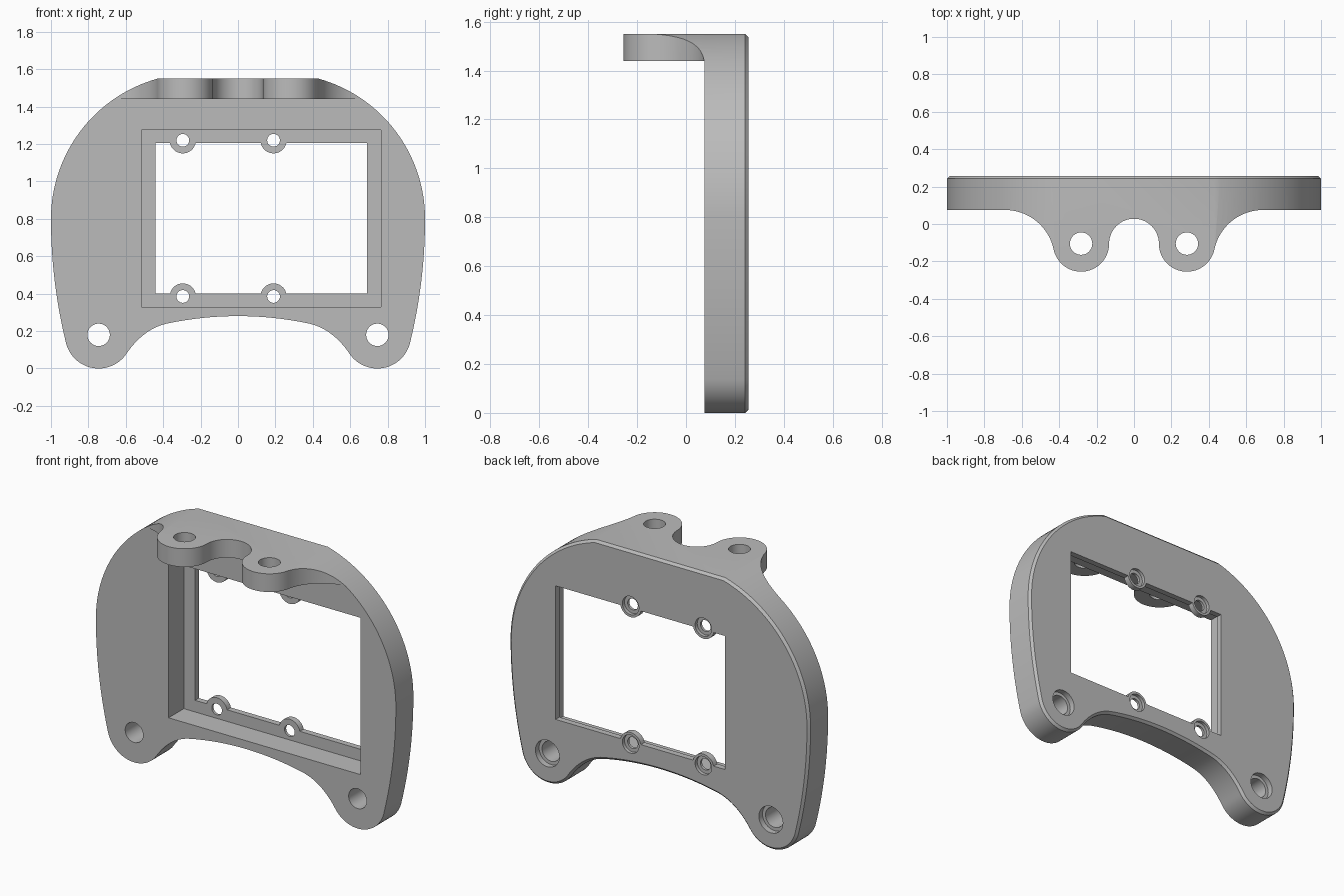
import bpy, bmesh
from math import sin, cos, radians
from mathutils import Vector
from mathutils.geometry import interpolate_bezier

if "Cube" in bpy.data.objects:
    bpy.data.objects.remove(bpy.data.objects["Cube"])

FRONT, LIP, BACK = 0.075, 0.22, 0.256   # depth planes of the plate


def arc(cx, cy, r, a0, a1, n=20):
    """Points along an arc, angles in degrees."""
    steps = [radians(a0 + (a1 - a0) * i / n) for i in range(n + 1)]
    return [(cx + r * cos(a), cy + r * sin(a)) for a in steps]


def circle(cx, cy, r):
    return arc(cx, cy, r, 0, 360, 32)[:-1]


def bezier(*pts, n=14):
    return [(p[0], p[1]) for p in interpolate_bezier(*[Vector(p) for p in pts], n)]


def mirrored(half):
    """Close a right-hand half profile with its mirror image."""
    return half + [(-x, y) for x, y in reversed(half) if abs(x) > 1e-5]


def rect(x0, x1, z0, z1):
    return [(x0, z0), (x1, z0), (x1, z1), (x0, z1)]


def clean(points):
    """Drop points that coincide where two curves join."""
    out = []
    for p in points:
        if not out or (Vector(p) - Vector(out[-1])).length > 0.003:
            out.append(p)
    return out


def prism(name, profile, start, end, axis="y", chamfer=0):
    """Closed solid from a profile, along y (profile in xz) or z (profile in xy)."""
    bm = bmesh.new()
    rings = []
    for d in (start, end):
        rings.append([bm.verts.new((u, d, v) if axis == "y" else (u, v, d))
                      for u, v in clean(profile)])
    near, far = rings
    count = len(near)
    bm.faces.new(near)
    bm.faces.new(far[::-1])
    for i in range(count):
        j = (i + 1) % count
        bm.faces.new((near[j], near[i], far[i], far[j]))
    bm.normal_update()
    if bm.calc_volume(signed=True) < 0:
        bmesh.ops.reverse_faces(bm, faces=bm.faces[:])
        bm.normal_update()
    if chamfer:
        rim = [bm.edges.get((far[i - 1], far[i])) for i in range(count)]
        bmesh.ops.bevel(bm, geom=rim, offset=chamfer, offset_type="OFFSET",
                        segments=1, profile=0.5, affect="EDGES")
    mesh = bpy.data.meshes.new(name)
    bm.to_mesh(mesh)
    bm.free()
    obj = bpy.data.objects.new(name, mesh)
    bpy.context.scene.collection.objects.link(obj)
    return obj


def cut(body, cutter):
    """Subtract a cutter, bake the result and discard the cutter."""
    mod = body.modifiers.new("cut", "BOOLEAN")
    mod.operation, mod.solver, mod.object = "DIFFERENCE", "EXACT", cutter
    bpy.context.view_layer.update()
    evaluated = body.evaluated_get(bpy.context.evaluated_depsgraph_get())
    mesh = bpy.data.meshes.new_from_object(evaluated)
    body.modifiers.remove(mod)
    body.data = mesh
    bpy.data.objects.remove(cutter)


# Body outline: flat top, round shoulders, two feet and an arched underside
foot_x, foot_z, foot_r = 0.745, 0.18, 0.18
outline = mirrored(
    arc(0.222, 0.8, 0.778, 74.5, 0, 32)
    + arc(-1.78, 0.8, 2.78, 0, -13.8, 12)
    + arc(foot_x, foot_z, foot_r, -13.8, -145, 24)
    + bezier((0.598, 0.077), (0.545, 0.155), (0.47, 0.225), (0.366, 0.243))
    + bezier((0.366, 0.243), (0.244, 0.268), (0.122, 0.28), (0, 0.28)))
body = prism("mounting_frame", outline, -0.3, BACK, chamfer=0.014)

# Remove everything in front of the plate, below the top flange
cut(body, prism("front_cutter", rect(-1.2, 1.2, -0.2, 1.44), -0.5, FRONT))

# Shape the flange into two rounded lugs with a notch between them
lug_x, lug_y = 0.283, -0.105
flange = mirrored(
    [(1.2, -0.5), (1.2, FRONT)]
    + arc(0.69, -0.191, 0.266, 90, 168.1)
    + arc(lug_x, lug_y, 0.15, -11.9, -180, 28)
    + arc(0, lug_y, 0.133, 0, 90, 16))
cut(body, prism("flange_cutter", flange, 1.3, 1.8, axis="z"))

# Window recess from the front, leaving a thin lip at the back
cut(body, prism("recess_cutter", rect(-0.515, 0.765, 0.33, 1.275), -0.5, LIP))

# Window opening, with four round screw bosses left standing in it
boss_x, boss_low, boss_high, boss_r = (-0.295, 0.19), 0.385, 1.22, 0.07
opening = [(-0.44, 0.40)]
for x in boss_x:
    opening += arc(x, boss_low, boss_r, 167.6, 12.4, 16)
opening += [(0.69, 0.40), (0.69, 1.205)]
for x in reversed(boss_x):
    opening += arc(x, boss_high, boss_r, -12.4, -167.6, 16)
opening.append((-0.44, 1.205))
cut(body, prism("window_cutter", opening, 0.15, 0.4))


def hole(x, z, r, wide_r, depth):
    """Through hole along y, with a wider counterbore at the back."""
    cut(body, prism("hole_cutter", circle(x, z, r), -0.5, 0.4))
    cut(body, prism("counterbore_cutter", circle(x, z, wide_r), BACK - depth, 0.4))


# Screw holes in the bosses
for x in boss_x:
    for z in (boss_low, boss_high):
        hole(x, z, 0.034, 0.055, 0.02)

# Mounting holes in the feet and vertical holes through the lugs
for side in (-1, 1):
    hole(side * foot_x, foot_z, 0.06, 0.08, 0.035)
    cut(body, prism("lug_hole_cutter", circle(side * lug_x, lug_y, 0.06), 1.3, 1.8, axis="z"))

# Single grey finish
grey = bpy.data.materials.new("plain_grey")
grey.use_nodes = True
colour = (0.5, 0.5, 0.5, 1)
grey.diffuse_color = colour
grey.node_tree.nodes["Principled BSDF"].inputs["Base Color"].default_value = colour
body.data.materials.clear()
body.data.materials.append(grey)

# Smooth curved walls, keep edges crisp
bpy.ops.object.select_all(action="DESELECT")
body.select_set(True)
bpy.context.view_layer.objects.active = body
bpy.ops.object.shade_smooth_by_angle(angle=radians(25))
